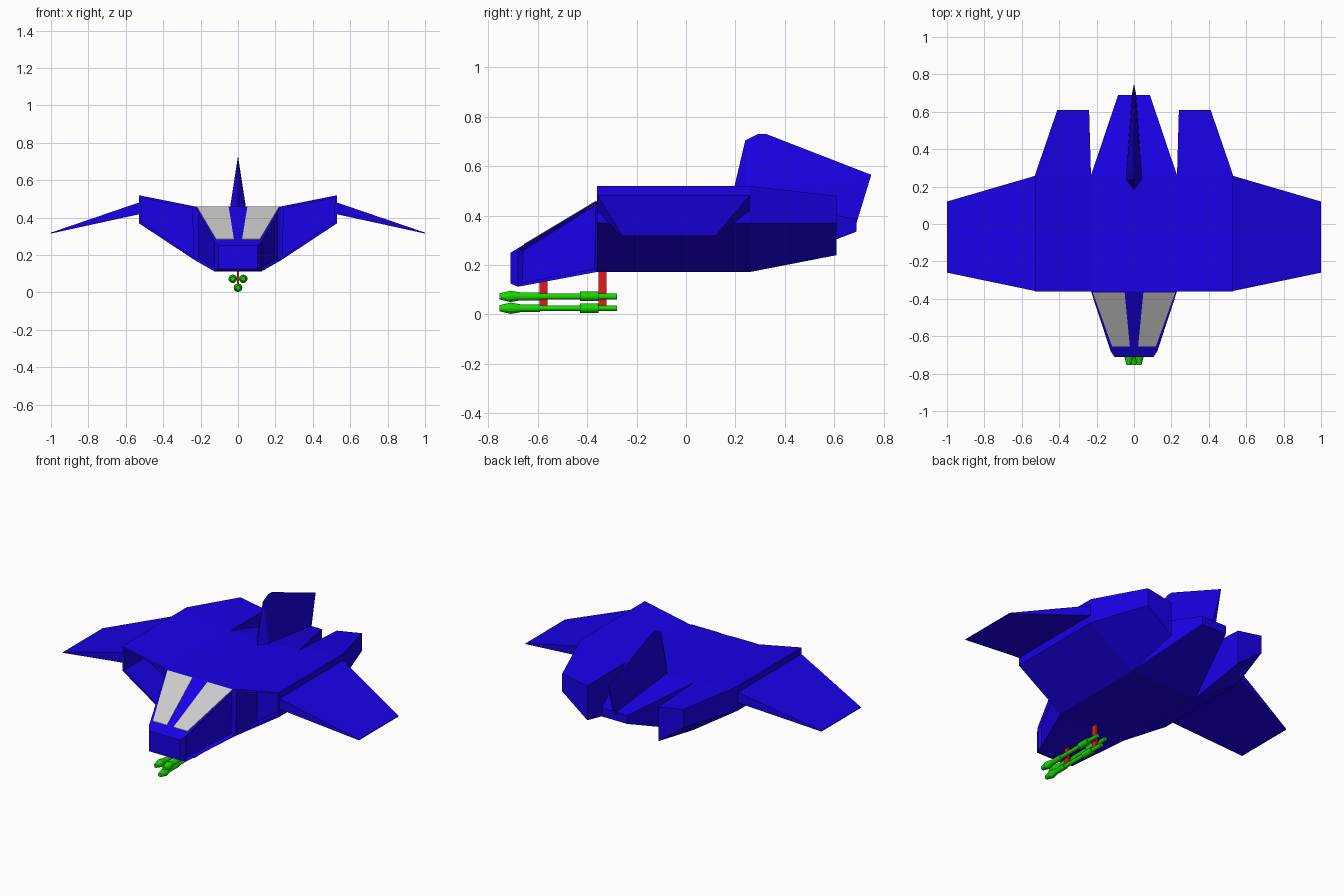
import bpy, bmesh, math
from mathutils import Vector

if "Cube" in bpy.data.objects:
    bpy.data.objects.remove(bpy.data.objects["Cube"])


def material(name, color):
    m = bpy.data.materials.new(name)
    m.diffuse_color = (*color, 1)
    m.use_nodes = True
    m.node_tree.nodes["Principled BSDF"].inputs["Base Color"].default_value = m.diffuse_color
    return m


BLUE = material("blue", (0.01, 0.0, 0.8))
GREEN = material("green", (0.01, 0.7, 0.0))
RED = material("red", (0.75, 0.01, 0.01))


def finish(name, bm, mat=None, mirror=False):
    me = bpy.data.meshes.new(name)
    bm.to_mesh(me)
    bm.free()
    ob = bpy.data.objects.new(name, me)
    bpy.context.collection.objects.link(ob)
    if mat:
        me.materials.append(mat)
    if mirror:
        ob.modifiers.new("mirror", 'MIRROR')
    return ob


def loft(sections):
    """Join equal-sized point loops into a closed solid."""
    bm = bmesh.new()
    rings = [[bm.verts.new(p) for p in s] for s in sections]
    n = len(rings[0])
    for a, b in zip(rings, rings[1:]):
        for i in range(n):
            j = (i + 1) % n
            bm.faces.new((a[i], a[j], b[j], b[i]))
    bm.faces.new(rings[0])
    bm.faces.new(rings[-1])
    bmesh.ops.recalc_face_normals(bm, faces=bm.faces)
    return bm


def rect(y, w, z0, z1):
    return [(-w, y, z0), (w, y, z0), (w, y, z1), (-w, y, z1)]


# Central fuselage: nose, mid body and tapering tail, with recessed nose sides
bm = loft([rect(-.71, .105, .125, .25), rect(-.68, .125, .112, .268),
           rect(-.36, .23, .172, .46), rect(.26, .23, .172, .46),
           rect(.69, .085, .335, .387)])
sides = [f for f in bm.faces if abs(f.normal.x) > .8
         and -.6 < f.calc_center_median().y < -.4]
bmesh.ops.inset_individual(bm, faces=sides, thickness=.02, depth=-.015)
finish("fuselage", bm, BLUE)


# Side pods with hollow intakes in front and booms at the back
def pod(y, xi, xo, zs):
    return [(xi, y, zs[0]), (xo, y, zs[1]), (xo, y, zs[2]), (xi, y, zs[3])]


bm = loft([pod(-.36, .23, .53, (.172, .37, .52, .46)),
           pod(.26, .23, .53, (.172, .37, .52, .46)),
           pod(.61, .24, .41, (.24, .37, .48, .45))])
front = [f for f in bm.faces if f.normal.y < -.9]
bmesh.ops.inset_individual(bm, faces=front, thickness=.018, depth=0)
back = bmesh.ops.extrude_discrete_faces(bm, faces=front)["faces"]
bmesh.ops.translate(bm, vec=(0, .2, 0), verts=back[0].verts)
finish("side_pod", bm, BLUE, True)

# Drooping wings
bm = loft([[(.52, -.36, .42), (.52, .26, .42), (.52, .26, .484), (.52, -.36, .484)],
           [(1, -.26, .315), (1, .12, .315), (1, .12, .32), (1, -.26, .32)]])
finish("wing", bm, BLUE, True)

# Tail fin: sharp top edge, kite-shaped base
bm = bmesh.new()
for p in [(0, .18, .45), (.043, .24, .45), (-.043, .24, .45),
          (.012, .69, .37), (-.012, .69, .37), (0, .24, .705),
          (0, .29, .73), (0, .325, .73), (0, .75, .565)]:
    bm.verts.new(p)
bmesh.ops.convex_hull(bm, input=bm.verts)
finish("tail_fin", bm, BLUE)


# Grey canopy windows lying on the sloping nose top
def top_z(y):
    return .46 + (y + .36) * .6


outline = [(.05, -.367), (.22, -.367), (.117, -.655), (.022, -.655)]
bm = loft([[(x, y, top_z(y) + d) for x, y in outline] for d in (-.01, .003)])
finish("canopy_window", bm, None, True)

# Cluster of three missiles turned from one profile
profile = [(-.755, .012), (-.71, .023), (-.67, .016), (-.59, .016), (-.59, .012),
           (-.43, .012), (-.43, .019), (-.355, .019), (-.355, .012), (-.28, .012)]
for i, (cx, cz) in enumerate([(-.028, .073), (.028, .073), (0, .025)]):
    bm = loft([[(cx + r * math.cos(a * math.tau / 12), y,
                 cz + r * math.sin(a * math.tau / 12)) for a in range(12)]
               for y, r in profile])
    finish(f"missile_{i + 1}", bm, GREEN)

# Red pylons with a crossbar holding the upper pair
for i, (y, top) in enumerate([(-.577, .15), (-.338, .19)]):
    for part, w, z0, z1 in [("pylon", .005, .025, top), ("crossbar", .028, .07, .077)]:
        bm = loft([rect(y - .016, w, z0, z1), rect(y + .016, w, z0, z1)])
        finish(f"{part}_{i + 1}", bm, RED)
